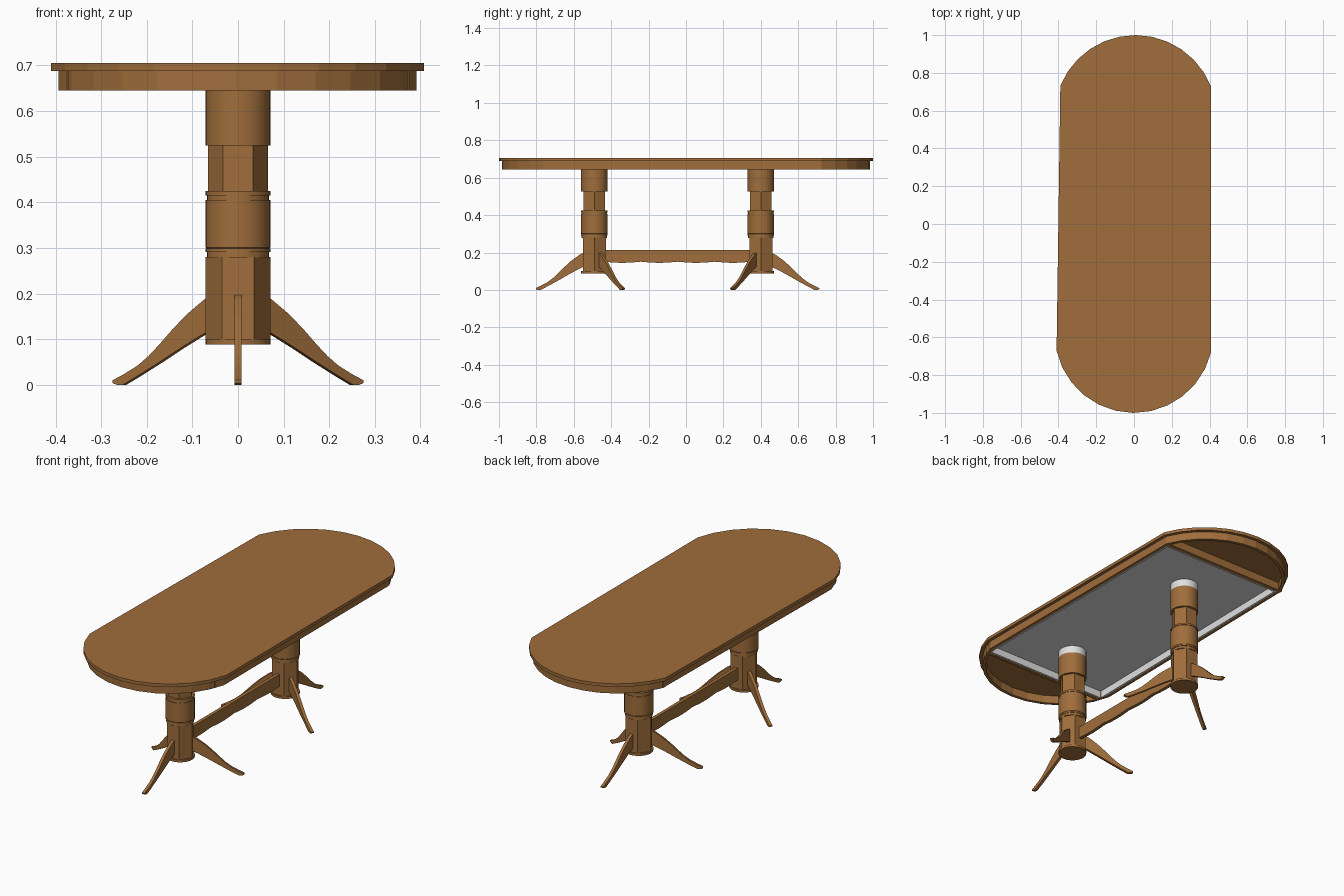
import bpy, bmesh, math
from mathutils import Matrix

if "Cube" in bpy.data.objects:
    bpy.data.objects.remove(bpy.data.objects["Cube"])


def material(name, rgb):
    m = bpy.data.materials.new(name)
    m.diffuse_color = (*rgb, 1)
    m.use_nodes = True
    m.node_tree.nodes["Principled BSDF"].inputs["Base Color"].default_value = m.diffuse_color
    return m


WOOD = material("brown wood", (0.35, 0.155, 0.044))
PALE = material("pale underside", (0.75, 0.75, 0.75))


def make(name, bm, mat, smooth=False):
    bmesh.ops.recalc_face_normals(bm, faces=bm.faces[:])
    me = bpy.data.meshes.new(name)
    bm.to_mesh(me)
    bm.free()
    me.materials.append(mat)
    ob = bpy.data.objects.new(name, me)
    bpy.context.collection.objects.link(ob)
    if smooth:
        bpy.ops.object.select_all(action='DESELECT')
        ob.select_set(True)
        bpy.context.view_layer.objects.active = ob
        bpy.ops.object.shade_smooth_by_angle(angle=math.radians(25))
    return ob


def prism(name, pts, a, b, mat, xf=Matrix()):
    """Extrude a 2D outline from height a to b, then transform."""
    bm = bmesh.new()
    lo = [bm.verts.new((x, y, a)) for x, y in pts]
    hi = [bm.verts.new((x, y, b)) for x, y in pts]
    bm.faces.new(lo)
    bm.faces.new(hi)
    n = len(pts)
    for i in range(n):
        j = (i + 1) % n
        bm.faces.new((lo[i], lo[j], hi[j], hi[i]))
    bm.transform(xf)
    return make(name, bm, mat)


def ring(name, outer, inner, a, b, mat):
    """Hollow frame between two outlines."""
    bm = bmesh.new()
    loops = [[bm.verts.new((x, y, z)) for x, y in pts]
             for pts, z in ((outer, a), (outer, b), (inner, b), (inner, a))]
    n = len(outer)
    for k in range(4):
        p, q = loops[k], loops[(k + 1) % 4]
        for i in range(n):
            j = (i + 1) % n
            bm.faces.new((p[i], p[j], q[j], q[i]))
    return make(name, bm, mat)


def lathe(name, profile, x, y, sides, mat):
    """Capped turned part from (radius, z) pairs."""
    bm = bmesh.new()
    rows = [[bm.verts.new((x + r * math.cos(math.tau * i / sides),
                           y + r * math.sin(math.tau * i / sides), z))
             for i in range(sides)] for r, z in profile]
    for p, q in zip(rows, rows[1:]):
        for i in range(sides):
            j = (i + 1) % sides
            bm.faces.new((p[i], p[j], q[j], q[i]))
    bm.faces.new(rows[0])
    bm.faces.new(rows[-1])
    return make(name, bm, mat, sides > 8)


def outline(d):
    """Slightly skewed table outline with round ends, inset by d."""
    pts = []
    for cx, cy, r, x0, x1, s in ((0.008, 0.57, 0.43, 0.408, -0.39, 1),
                                 (0, -0.58, 0.42, -0.41, 0.408, -1)):
        r -= d
        k = d if x0 > 0 else -d
        t0 = math.acos((x0 - k - cx) / r)
        t1 = math.acos((x1 + k - cx) / r)
        for i in range(13):
            t = t0 + (t1 - t0) * i / 12
            pts.append((cx + r * math.cos(t), cy + s * r * math.sin(t)))
    return pts


def quad(d):
    """Straight middle part of the outline, inset by d."""
    e = 0.745 - d
    return [(-0.41 + d, -e), (0.408 - d, -e), (0.408 - d, e), (-0.39 + d, e)]


# Top, apron and underside
prism("table_top", outline(0), 0.688, 0.705, WOOD)
ring("apron", outline(0.017), outline(0.034), 0.645, 0.689, WOOD)
for s, n in ((-1, "front"), (1, "back")):
    y = s * 0.72
    prism(n + "_crossbar", [(-0.375, y - 0.01), (0.375, y - 0.01),
                            (0.375, y + 0.01), (-0.375, y + 0.01)],
          0.645, 0.688, WOOD)
ring("underside_lining", quad(0.033), quad(0.044), 0.6455, 0.687, PALE)
prism("underside_panel", quad(0.036), 0.684, 0.6875, PALE)

# Leg side outline: distance from the column axis, height
LEG = [(0.055, 0.2), (0.081, 0.187), (0.127, 0.153), (0.165, 0.118),
       (0.194, 0.089), (0.222, 0.063), (0.25, 0.042), (0.285, 0.023),
       (0.313, 0.01), (0.313, 0.004), (0.303, 0), (0.287, 0),
       (0.245, 0.022), (0.194, 0.05), (0.14, 0.081), (0.09, 0.108),
       (0.055, 0.125)]
STAND = Matrix.Rotation(math.pi / 2, 4, 'X')

# Two pedestals
for n, cy, out in (("front", -0.49, -90), ("back", 0.4, 90)):
    lathe(n + "_column_cap", [(0.071, 0.645), (0.071, 0.686)], 0, cy, 32, PALE)
    lathe(n + "_column_top", [(0.071, 0.525), (0.071, 0.645)], 0, cy, 32, WOOD)
    lathe(n + "_upper_hexagon", [(0.066, 0.42), (0.066, 0.53)], 0, cy, 6, WOOD)
    lathe(n + "_column_middle",
          [(0.068, 0.278), (0.068, 0.291), (0.071, 0.291), (0.071, 0.299),
           (0.069, 0.299), (0.071, 0.301), (0.071, 0.405), (0.068, 0.405),
           (0.068, 0.415), (0.071, 0.415), (0.071, 0.425)], 0, cy, 32, WOOD)
    lathe(n + "_lower_hexagon", [(0.071, 0.095), (0.071, 0.28)], 0, cy, 6, WOOD)
    lathe(n + "_column_base", [(0.071, 0.088), (0.071, 0.1)], 0, cy, 32, WOOD)
    for k in range(3):
        turn = Matrix.Rotation(math.radians(out + 120 * k), 4, 'Z')
        prism(f"{n}_leg_{k + 1}", LEG, -0.008, 0.008, WOOD,
              Matrix.Translation((0, cy, 0)) @ turn @ STAND)

# Stretcher with a scalloped lower edge
A, B = -0.44, 0.35
edge = []
for i in range(41):
    t = i / 40
    edge.append((A + (B - A) * t,
                 0.151 - 0.006 * abs(math.sin(math.pi * 4 * t))))
prism("stretcher", edge + [(B, 0.213), (A, 0.213)], -0.009, 0.009, WOOD,
      Matrix.Rotation(math.pi / 2, 4, 'Z') @ STAND)
